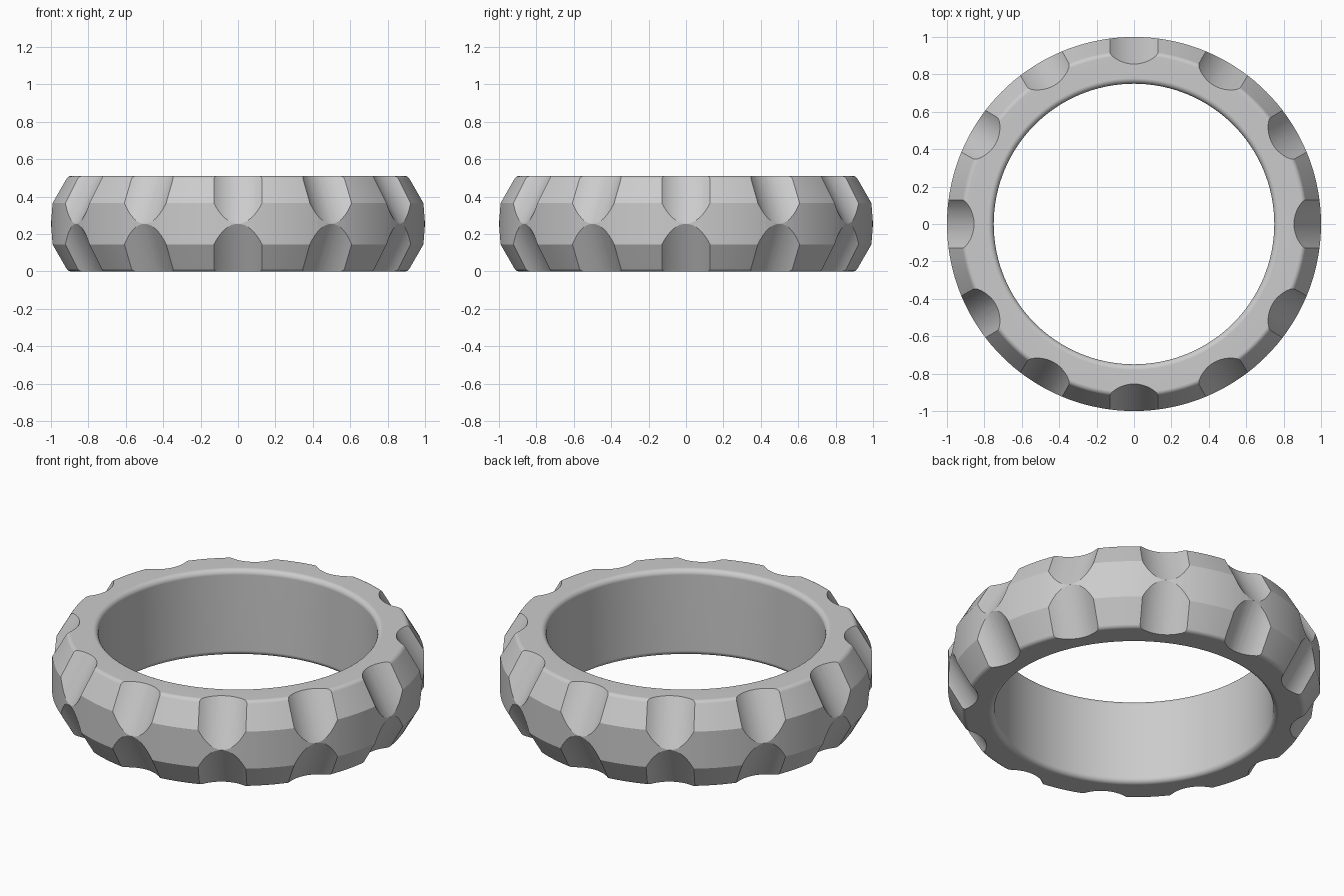
import bpy, bmesh
from math import sin, cos, pi, radians
from mathutils import Matrix, Vector

if "Cube" in bpy.data.objects:
    bpy.data.objects.remove(bpy.data.objects["Cube"])

HEIGHT, MID, COUNT, SEGMENTS = 0.51, 0.255, 12, 144
SCOOP_RADIUS = 0.2


def new_object(name, bm):
    bmesh.ops.recalc_face_normals(bm, faces=bm.faces)
    mesh = bpy.data.meshes.new(name)
    bm.to_mesh(mesh)
    bm.free()
    obj = bpy.data.objects.new(name, mesh)
    bpy.context.collection.objects.link(obj)
    return obj


def arc(centre, radius, start, end, steps=5):
    angles = [radians(start + (end - start) * i / steps) for i in range(steps + 1)]
    return [(centre[0] + radius * cos(a), centre[1] + radius * sin(a)) for a in angles]


# Ring: half profile from the bore over the top to the outer band, then mirrored
fillet = 0.03
upper = arc((0.75 + fillet, HEIGHT - fillet), fillet, 180, 90)
upper += arc((0.9, HEIGHT - fillet), fillet, 90, 30)
upper += [(1.0, 0.365)]
profile = upper + [(r, HEIGHT - z) for r, z in reversed(upper)]

bm = bmesh.new()
rings = []
for i in range(SEGMENTS):
    a = 2 * pi * i / SEGMENTS
    rings.append([bm.verts.new((r * cos(a), r * sin(a), z)) for r, z in profile])
for i in range(SEGMENTS):
    here, there = rings[i], rings[(i + 1) % SEGMENTS]
    for j in range(len(profile)):
        k = (j + 1) % len(profile)
        bm.faces.new((here[j], there[j], there[k], here[k]))
ring = new_object("scalloped_ring", bm)


# Scoops: slanted cylinders whose floors run from the rim face to the mid line
def scoop_cutter(name, side):
    floor = Vector((0.9275, 0, MID + side * 0.1275))
    along = Vector((0.145, 0, -side * MID)).normalized()
    outward = Vector((-side * along.z, 0, side * along.x))
    if outward.x < 0:
        outward.negate()
    place = Matrix.Translation(floor + outward * SCOOP_RADIUS)
    tilt = along.to_track_quat('Z', 'Y').to_matrix().to_4x4()
    bm = bmesh.new()
    for i in range(COUNT):
        turn = Matrix.Rotation(2 * pi * i / COUNT, 4, 'Z')
        bmesh.ops.create_cone(bm, cap_ends=True, segments=72, radius1=SCOOP_RADIUS,
                              radius2=SCOOP_RADIUS, depth=0.8, matrix=turn @ place @ tilt)
    cutter = new_object(name, bm)
    cutter.hide_render = True
    return cutter


bpy.ops.object.select_all(action='DESELECT')
bpy.context.view_layer.objects.active = ring
ring.select_set(True)
for name, side in (("upper_scoops", 1), ("lower_scoops", -1)):
    cutter = scoop_cutter(name, side)
    cut = ring.modifiers.new(name, 'BOOLEAN')
    cut.operation, cut.solver, cut.object = 'DIFFERENCE', 'EXACT', cutter
    bpy.ops.object.modifier_apply(modifier=cut.name)
    bpy.data.objects.remove(cutter)

# Grey finish with crisp scoop edges and soft rims
grey = bpy.data.materials.new("plain_grey")
grey.use_nodes = True
colour = (0.6, 0.6, 0.6, 1)
grey.diffuse_color = colour
grey.node_tree.nodes["Principled BSDF"].inputs["Base Color"].default_value = colour
ring.data.materials.clear()
ring.data.materials.append(grey)
for face in ring.data.polygons:
    face.material_index = 0
bpy.ops.object.shade_smooth_by_angle(angle=radians(25))
weighted = ring.modifiers.new("weighted_normals", 'WEIGHTED_NORMAL')
weighted.keep_sharp = True
